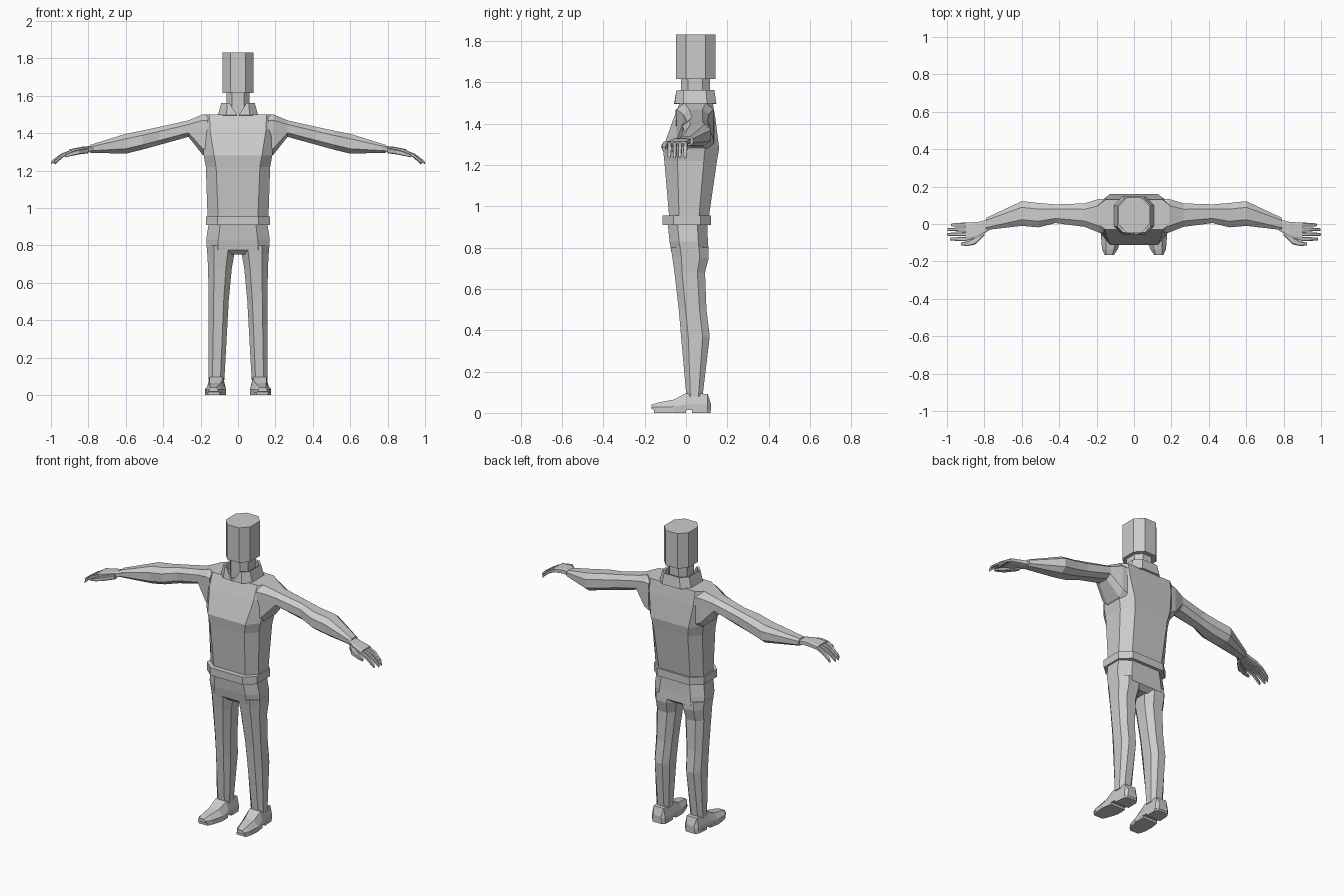
import bpy, bmesh


def loft(name, rings, mirror=False, caps=True, closed=True):
    """Skin a list of equal-length 3D rings; optionally mirror across x."""
    bm = bmesh.new()
    rows = [[bm.verts.new(p) for p in r] for r in rings]
    n = len(rows[0])
    for a, b in zip(rows, rows[1:]):
        for i in range(n if closed else n - 1):
            j = (i + 1) % n
            bm.faces.new((a[i], a[j], b[j], b[i]))
    if caps:
        bm.faces.new(rows[0][::-1])
        bm.faces.new(rows[-1])
    bmesh.ops.recalc_face_normals(bm, faces=bm.faces)
    me = bpy.data.meshes.new(name)
    bm.to_mesh(me)
    bm.free()
    ob = bpy.data.objects.new(name, me)
    bpy.context.collection.objects.link(ob)
    if mirror:
        ob.modifiers.new("mirror", 'MIRROR').use_axis[0] = True
    return ob


def octo(a0, a1, b0, b1, c=0.3, d=0.3):
    """Rectangle with corners cut by fractions c, d of its half sizes."""
    ca, cb = c * (a1 - a0) / 2, d * (b1 - b0) / 2
    return [(a0 + ca, b0), (a1 - ca, b0), (a1, b0 + cb), (a1, b1 - cb),
            (a1 - ca, b1), (a0 + ca, b1), (a0, b1 - cb), (a0, b0 + cb)]


def ring_z(z, *box):
    return [(a, b, z) for a, b in octo(*box)]


def ring_x(x, *box):
    return [(x, a, b) for a, b in octo(*box)]


# Head and neck
loft("head", [ring_z(z, -.083, .083, -.048, .142, .52, .5) for z in (1.615, 1.83)])
loft("neck", [ring_z(z, -.062, .062, -.025, .115, .5, .5) for z in (1.47, 1.62)])

# Open shirt collar with a V at the front
low = [(.004, -.052), (.06, -.05), (.102, -.01), (.102, .1), (.06, .142)]
top = [(.045, -.04), (.055, -.04), (.084, -.01), (.084, .095), (.05, .132)]
strip = []
for half, z in ((low, 1.495), (top, 1.56)):
    strip.append([(x, y, z) for x, y in half] + [(-x, y, z) for x, y in half[::-1]])
collar = loft("collar", strip, caps=False, closed=False)
sol = collar.modifiers.new("thickness", 'SOLIDIFY')
sol.thickness, sol.offset = .012, 0

# Torso, wider at the chest
loft("shirt_torso", [
    ring_z(.93, -.162, .162, -.08, .108, .35, .5),
    ring_z(1.22, -.172, .172, -.105, .15, .32, .5),
    ring_z(1.28, -.183, .183, -.112, .16, .3, .5),
    ring_z(1.42, -.2, .2, -.062, .143, .25, .4),
    ring_z(1.5, -.19, .19, -.03, .13, .2, .35)])
loft("shirt_hem", [ring_z(z, -.17, .17, -.113, .122, .35, .45) for z in (.908, .955)])

# Sleeves
loft("sleeve", [
    ring_x(.16, -.05, .135, 1.27, 1.5, .4, .3),
    ring_x(.19, -.045, .133, 1.285, 1.5, .4, .3),
    ring_x(.265, -.015, .11, 1.38, 1.468, .5, .5),
    ring_x(.42, .005, .105, 1.337, 1.433, .5, .5),
    ring_x(.51, -.018, .112, 1.312, 1.414, .5, .5),
    ring_x(.60, -.01, .122, 1.29, 1.396, .5, .5),
    ring_x(.79, -.032, .033, 1.295, 1.337, .4, .5)], mirror=True)

# Hands: palm, four fingers, thumb
loft("palm", [
    ring_x(.77, -.03, .027, 1.302, 1.332),
    ring_x(.83, -.07, .012, 1.298, 1.328),
    ring_x(.90, -.09, .006, 1.288, 1.314)], mirror=True)
for i, tip in enumerate((.985, 1.0, .998, .978)):
    y = -.080 + i * .0255
    mid = (.89 + tip) / 2
    loft("finger", [
        ring_x(.89, y - .011, y + .011, 1.292, 1.312),
        ring_x(mid, y - .010, y + .010, 1.272, 1.290),
        ring_x(tip - .006, y - .009, y + .007, 1.238, 1.254),
        ring_x(tip, y - .006, y + .004, 1.232, 1.242)], mirror=True)
loft("thumb", [
    ring_x(.80, -.06, -.03, 1.292, 1.32),
    ring_x(.85, -.11, -.07, 1.286, 1.312),
    ring_x(.89, -.118, -.092, 1.278, 1.300),
    ring_x(.925, -.114, -.100, 1.270, 1.284)], mirror=True)

# Trousers: hips and legs
loft("trouser_hips", [
    ring_z(.93, -.155, .155, -.09, .102, .4, .5),
    ring_z(.83, -.17, .17, -.08, .106, .38, .5),
    ring_z(.775, -.166, .166, -.07, .11, .35, .5),
    ring_z(.752, -.06, .06, -.045, .08, .35, .5)])
loft("trouser_leg", [
    ring_z(.80, .012, .168, -.073, .108, .5, .5),
    ring_z(.75, .02, .164, -.066, .11, .5, .5),
    ring_z(.68, .033, .160, -.056, .092, .5, .5),
    ring_z(.50, .05, .157, -.035, .099, .5, .5),
    ring_z(.37, .057, .157, -.024, .115, .5, .5),
    ring_z(.08, .073, .158, .002, .08, .5, .5)], mirror=True)


# Shoes: tapered upper, sole and heel
def shoe_ring(y, cx, w, wt, z0, zm, z1):
    return [(cx - w, y, z0), (cx + w, y, z0), (cx + w, y, zm),
            (cx + wt, y, z1), (cx - wt, y, z1), (cx - w, y, zm)]


loft("shoe", [
    shoe_ring(.12, .113, .03, .025, .012, .03, .045),
    shoe_ring(.105, .113, .045, .034, .012, .04, .092),
    shoe_ring(.0, .116, .05, .036, .014, .04, .095),
    shoe_ring(-.06, .121, .056, .03, .012, .03, .064),
    shoe_ring(-.135, .129, .042, .022, .014, .028, .05),
    shoe_ring(-.166, .132, .024, .016, .018, .028, .04)], mirror=True)
for name, parts in (("shoe_sole", [(-.155, .13, .03), (-.12, .128, .044), (-.06, .121, .056), (.0, .117, .05)]),
                    ("shoe_heel", [(.03, .115, .049), (.1, .113, .046), (.118, .113, .032)])):
    loft(name, [[(cx - w, y, 0), (cx + w, y, 0), (cx + w, y, .016), (cx - w, y, .016)]
                for y, cx, w in parts], mirror=True)
